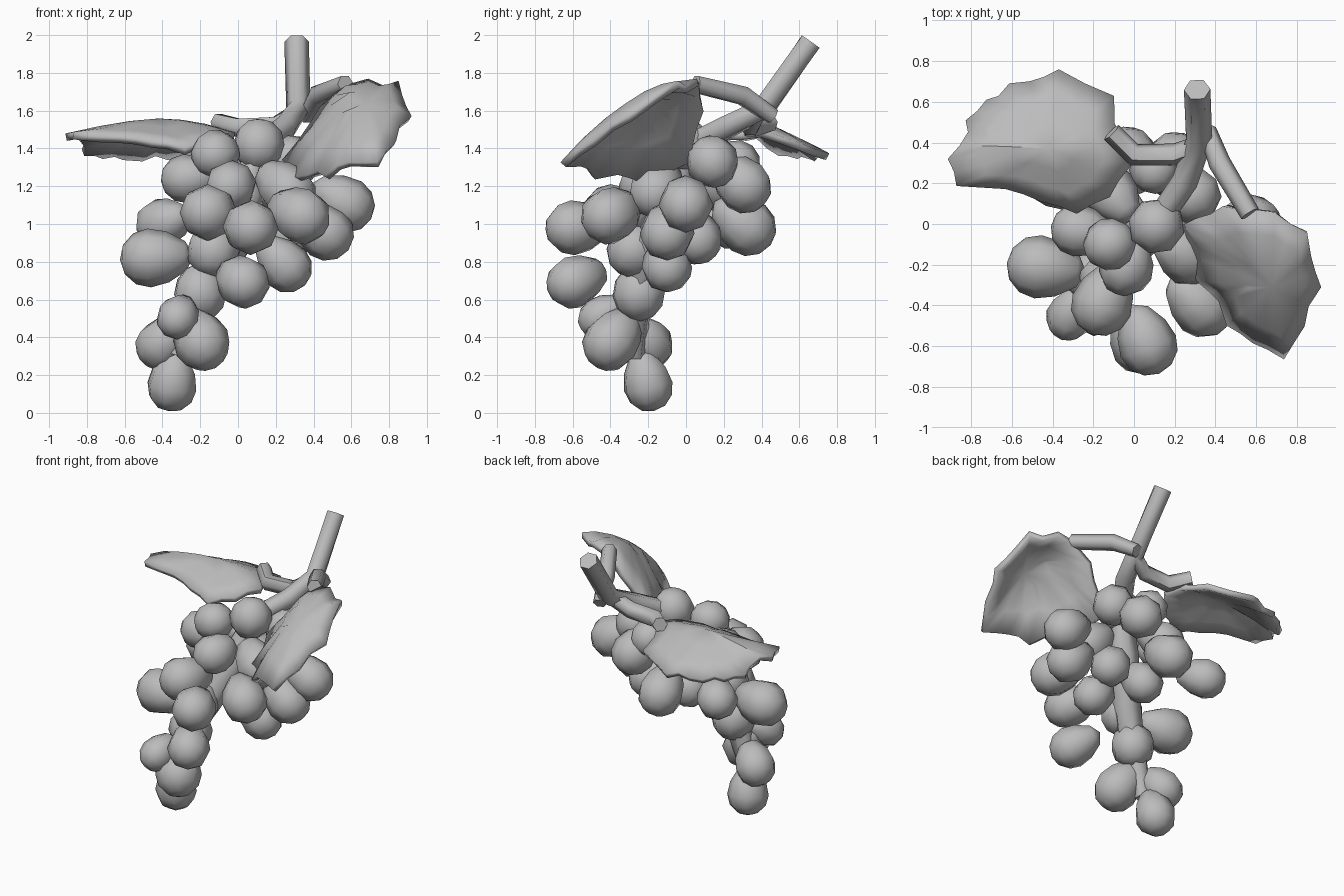
import bpy, bmesh, math, random
from mathutils import Matrix, Vector
from mathutils.geometry import intersect_point_line

if "Cube" in bpy.data.objects:
    bpy.data.objects.remove(bpy.data.objects["Cube"])

random.seed(4)
grey = bpy.data.materials.new("plain grey")
grey.diffuse_color = (0.5, 0.5, 0.5, 1)
grey.use_nodes = True
grey.node_tree.nodes["Principled BSDF"].inputs["Base Color"].default_value = grey.diffuse_color


def finish(ob, angle):
    ob.data.materials.append(grey)
    bpy.ops.object.select_all(action='DESELECT')
    ob.select_set(True)
    bpy.context.view_layer.objects.active = ob
    bpy.ops.object.shade_smooth_by_angle(angle=math.radians(angle))


def mesh_object(name, bm):
    me = bpy.data.meshes.new(name)
    bm.to_mesh(me)
    bm.free()
    ob = bpy.data.objects.new(name, me)
    bpy.context.collection.objects.link(ob)
    return ob


# Hidden stem through the bunch: x, y, z, radius
INNER = [(.12, .02, 1.42, .06), (.04, -.06, 1.15, .1),
         (-.10, -.20, .85, .1), (-.22, -.27, .6, .09), (-.31, -.27, .3, .06)]


def nearest_on_stem(p):
    best = None
    for a, b in zip(INNER, INNER[1:]):
        a, b = Vector(a[:3]), Vector(b[:3])
        t = min(1, max(0, intersect_point_line(p, a, b)[1]))
        q = a.lerp(b, t)
        if best is None or (q - p).length < (best - p).length:
            best = q
    return best


# Grapes: x, y, z, radius
GRAPES = [
    # hanging tip
    (-.35, -.20, .14, .13), (-.19, -.40, .37, .145), (-.41, -.20, .36, .13),
    (-.32, -.46, .50, .11), (-.20, -.25, .63, .14),
    # left side
    (-.47, -.21, .82, .15), (-.41, .23, 1.0, .13), (-.28, -.03, 1.24, .125),
    # front
    (-.16, -.40, 1.06, .145), (.07, -.60, .98, .14), (.03, -.60, .69, .135),
    (-.04, -.22, 1.2, .13), (-.13, -.28, .86, .14), (.34, -.41, 1.04, .145),
    # right side
    (.58, 0, 1.1, .14), (.47, -.10, .95, .14), (.26, -.10, .77, .13),
    (.27, -.16, 1.17, .14), (.25, .06, .92, .13),
    # top and back
    (-.12, -.10, 1.37, .125), (.11, -.01, 1.42, .135), (.29, .14, 1.33, .135),
    (.10, .27, 1.32, .12), (.20, .31, 1.2, .14), (-.03, .33, .98, .145),
    (-.05, .03, .92, .13), (-.12, .16, 1.2, .13),
]
bm = bmesh.new()
for x, y, z, r in GRAPES:
    c = Vector((x, y, z))
    axis = nearest_on_stem(c) + Vector((0, 0, .15)) - c
    m = Matrix.Translation(c) @ axis.to_track_quat('Z', 'Y').to_matrix().to_4x4()
    new = bmesh.ops.create_uvsphere(bm, u_segments=8, v_segments=6, radius=r * 1.04)["verts"]
    pull = max(0, min(axis.length, 1.5 * r) - r)
    for v in new:
        # pear shape: the inner end is drawn out towards the stem
        if v.co.z > 0 and z < 1.3:
            v.co.z += pull * (v.co.z / r) ** 2
    bmesh.ops.transform(bm, matrix=m, verts=new)
finish(mesh_object("grapes", bm), 60)


# Stems: six-sided tubes along point paths, last value of each point is radius
def tube(name, pts):
    bm = bmesh.new()
    rings = []
    for i, p in enumerate(pts):
        c = Vector(p[:3])
        d = Vector(pts[min(i + 1, len(pts) - 1)][:3]) - Vector(pts[max(i - 1, 0)][:3])
        q = d.to_track_quat('Z', 'Y')
        rings.append([bm.verts.new(c + q @ Vector((p[3] * math.cos(k * math.pi / 3),
                      p[3] * math.sin(k * math.pi / 3), 0))) for k in range(6)])
    for a, b in zip(rings, rings[1:]):
        for k in range(6):
            bm.faces.new((a[k], a[(k + 1) % 6], b[(k + 1) % 6], b[k]))
    bm.faces.new(rings[0][::-1])
    bm.faces.new(rings[-1])
    finish(mesh_object(name, bm), 61)


tube("main_stalk", [(.31, .66, 1.965, .065), (.32, .41, 1.61, .065),
                    (.25, .21, 1.51, .065), (.12, .02, 1.42, .06)])
tube("left_leaf_stem", [(.31, .38, 1.59, .05), (.20, .34, 1.52, .055), (.0, .34, 1.51, .055),
                        (-.11, .45, 1.54, .05)])
tube("right_leaf_stem", [(.36, .46, 1.57, .045), (.42, .30, 1.68, .055), (.57, .05, 1.74, .05)])
tube("inner_stem", INNER)


# Leaves: ragged outline in plan, bent by a height rule and domed, then thickened
def leaf(name, outline, centre, height, dome):
    bm = bmesh.new()
    c = Vector(centre)
    edge = []
    for a, b in zip(outline, outline[1:] + outline[:1]):
        a, b = Vector(a), Vector(b)
        edge.append(a)
        if (b - a).length > .13:      # small notch on the long stretches
            edge.append(c.lerp(a.lerp(b, .5), .98))
    wobble = [random.uniform(-.02, .02) for _ in edge]
    rings = []
    for f in (1, .68, .34):
        ring = []
        for p, w in zip(edge, wobble):
            q = c.lerp(p, f)
            ring.append(bm.verts.new((q.x, q.y, height(q.x, q.y) + dome * (1 - f * f) + w * f * f)))
        rings.append(ring)
    mid = bm.verts.new((c.x, c.y, height(c.x, c.y) + dome))
    n = len(edge)
    for k in range(n):
        j = (k + 1) % n
        for a, b in zip(rings, rings[1:]):
            bm.faces.new((a[k], a[j], b[j], b[k]))
        bm.faces.new((rings[-1][k], rings[-1][j], mid))
    bmesh.ops.recalc_face_normals(bm, faces=bm.faces)
    ob = mesh_object(name, bm)
    finish(ob, 40)
    m = ob.modifiers.new("thickness", 'SOLIDIFY')
    m.thickness = .04
    m.offset = 0


def left_height(x, y):
    # the outer half of the leaf tips towards the back
    out = max(0, -.4 - x)
    slope = .43 + .6 * out if y > .37 else .43 - .8 * out
    return 1.53 - slope * abs(y - .37) - .26 * (x + .35) ** 2


leaf("left_leaf",
     [(-.37, .75), (-.10, .62), (-.10, .49), (-.06, .40), (-.02, .29), (-.12, .14),
      (-.28, .06), (-.46, .12), (-.63, .18), (-.87, .19), (-.91, .32), (-.81, .44),
      (-.82, .50), (-.72, .60), (-.66, .62), (-.61, .68), (-.51, .69)],
     (-.42, .37), left_height, .01)
leaf("right_leaf",
     [(.45, .09), (.61, .07), (.69, .06), (.77, 0), (.85, -.04), (.86, -.15), (.91, -.30),
      (.85, -.39), (.83, -.49), (.74, -.65), (.59, -.57), (.47, -.49), (.43, -.37),
      (.32, -.27), (.30, -.15), (.25, 0), (.32, .03)],
     (.68, -.30),
     lambda x, y: 1.72 + .65 * (y - .05) - 1.1 * max(0, .58 - x) + .22 * max(0, x - .58), .11)
